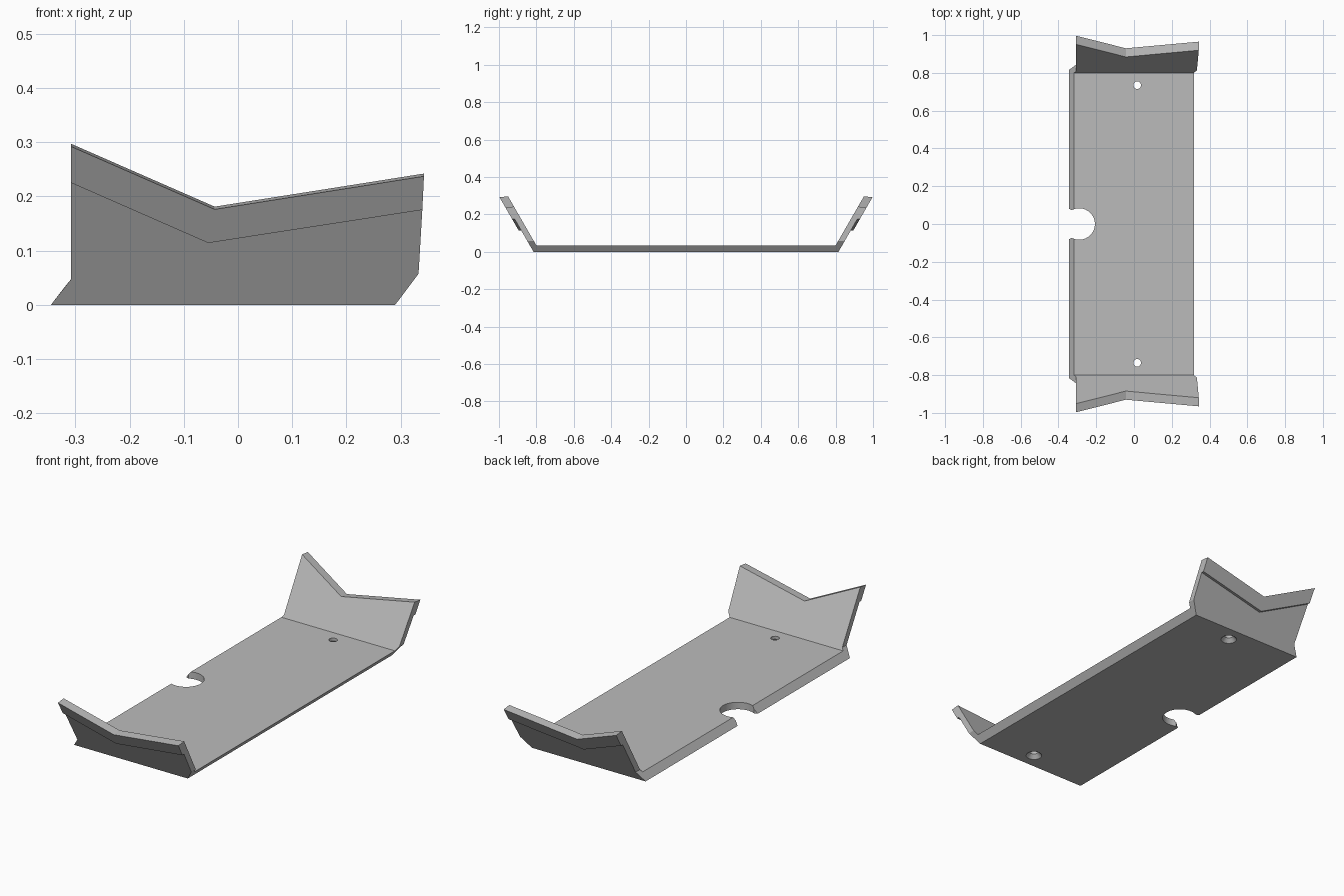
import bpy, bmesh, math

if "Cube" in bpy.data.objects:
    bpy.data.objects.remove(bpy.data.objects["Cube"], do_unlink=True)

grey = bpy.data.materials.new("plain grey")
grey.use_nodes = True
colour = (0.5, 0.5, 0.5, 1)
grey.diffuse_color = colour
grey.node_tree.nodes["Principled BSDF"].inputs["Base Color"].default_value = colour


def make_object(name, bm):
    bmesh.ops.recalc_face_normals(bm, faces=bm.faces)
    mesh = bpy.data.meshes.new(name)
    bm.to_mesh(mesh)
    bm.free()
    mesh.materials.append(grey)
    obj = bpy.data.objects.new(name, mesh)
    bpy.context.collection.objects.link(obj)
    return obj


# Outlines of the tilted end walls as (x, z)
LEAN = 1 / math.sqrt(3)
INNER_Y, OUTER_Y, LIP_Y = 0.78, 0.815, 0.8285
inner = [(-.318, .035), (.3164, .035), (.333, .057), (.343, .242),
         (-.043, .181), (-.308, .297), (-.308, .047)]
outer = [(-.345, 0), (.29, 0), (.333, .057), (.34, .175),
         (-.055, .114), (-.308, .225), (-.308, .047)]
lip = outer[3:6] + [(x, z - .005) for x, z in reversed(inner[3:6])]

# Plate with its two end walls, as one closed body
bm = bmesh.new()
ends = []
for side in (-1, 1):
    def wall_points(outline, base_y):
        return [bm.verts.new((x, side * (base_y + z * LEAN), z)) for x, z in outline]

    i, o, l = (wall_points(inner, INNER_Y), wall_points(outer, OUTER_Y),
               wall_points(lip, LIP_Y))
    faces = [i, o, l,
             [o[3], o[4], l[1], l[0]], [o[4], o[5], l[2], l[1]],    # lip underside
             [i[3], i[4], l[4], l[5]], [i[4], i[5], l[3], l[4]],    # top edge
             [o[2], o[3], l[0], l[5], i[3], i[2]],                  # wall ends
             [o[6], o[5], l[2], l[3], i[5], i[6]]]
    for f in faces:
        bm.faces.new(f)
    ends.append((i, o))

(i0, o0), (i1, o1) = ends
bm.faces.new([i0[0], i0[1], i1[1], i1[0]])                          # floor
bm.faces.new([o0[0], o0[1], o1[1], o1[0]])                          # underside
for a, b in ((0, 6), (1, 2)):                                       # bevelled long sides
    bm.faces.new([i0[a], i0[b], o0[b], o0[a], o1[a], o1[b], i1[b], i1[a]])
plate = make_object("mounting_plate", bm)


def cut(cutter):
    cutter.hide_render = True
    mod = plate.modifiers.new("cut", "BOOLEAN")
    mod.operation, mod.solver, mod.object = "DIFFERENCE", "EXACT", cutter
    bpy.context.view_layer.objects.active = plate
    bpy.ops.object.modifier_apply(modifier=mod.name)
    bpy.data.objects.remove(cutter, do_unlink=True)


# Round notch in the right long side, flaring at its mouth
bm = bmesh.new()
arc = [math.radians(-118 + 236 * k / 36) for k in range(37)]
points = [(-.29 + .083 * math.cos(t), .083 * math.sin(t)) for t in arc]
points += [(-.37, .092), (-.37, -.092)]
face = bm.faces.new([bm.verts.new((x, y, -.05)) for x, y in points])
top = bmesh.ops.extrude_face_region(bm, geom=[face])["geom"]
bmesh.ops.translate(bm, vec=(0, 0, .15),
                    verts=[v for v in top if isinstance(v, bmesh.types.BMVert)])
cut(make_object("notch_cutter", bm))

# Screw holes, countersunk from below
for y in (-.735, .735):
    bm = bmesh.new()
    rings = []
    for radius, z in ((.038, -.01), (.038, 0), (.02, .02), (.02, .06)):
        turn = [math.tau * k / 32 for k in range(32)]
        rings.append([bm.verts.new((.017 + radius * math.cos(t),
                                    y + radius * math.sin(t), z)) for t in turn])
    bm.faces.new(rings[0])
    bm.faces.new(rings[-1])
    for low, high in zip(rings, rings[1:]):
        for k in range(32):
            n = (k + 1) % 32
            bm.faces.new([low[k], low[n], high[n], high[k]])
    cut(make_object("screw_hole_cutter", bm))

# Smooth the round cuts, keep the folds sharp
bpy.ops.object.select_all(action="DESELECT")
plate.select_set(True)
bpy.context.view_layer.objects.active = plate
bpy.ops.object.shade_smooth_by_angle(angle=math.radians(20))
